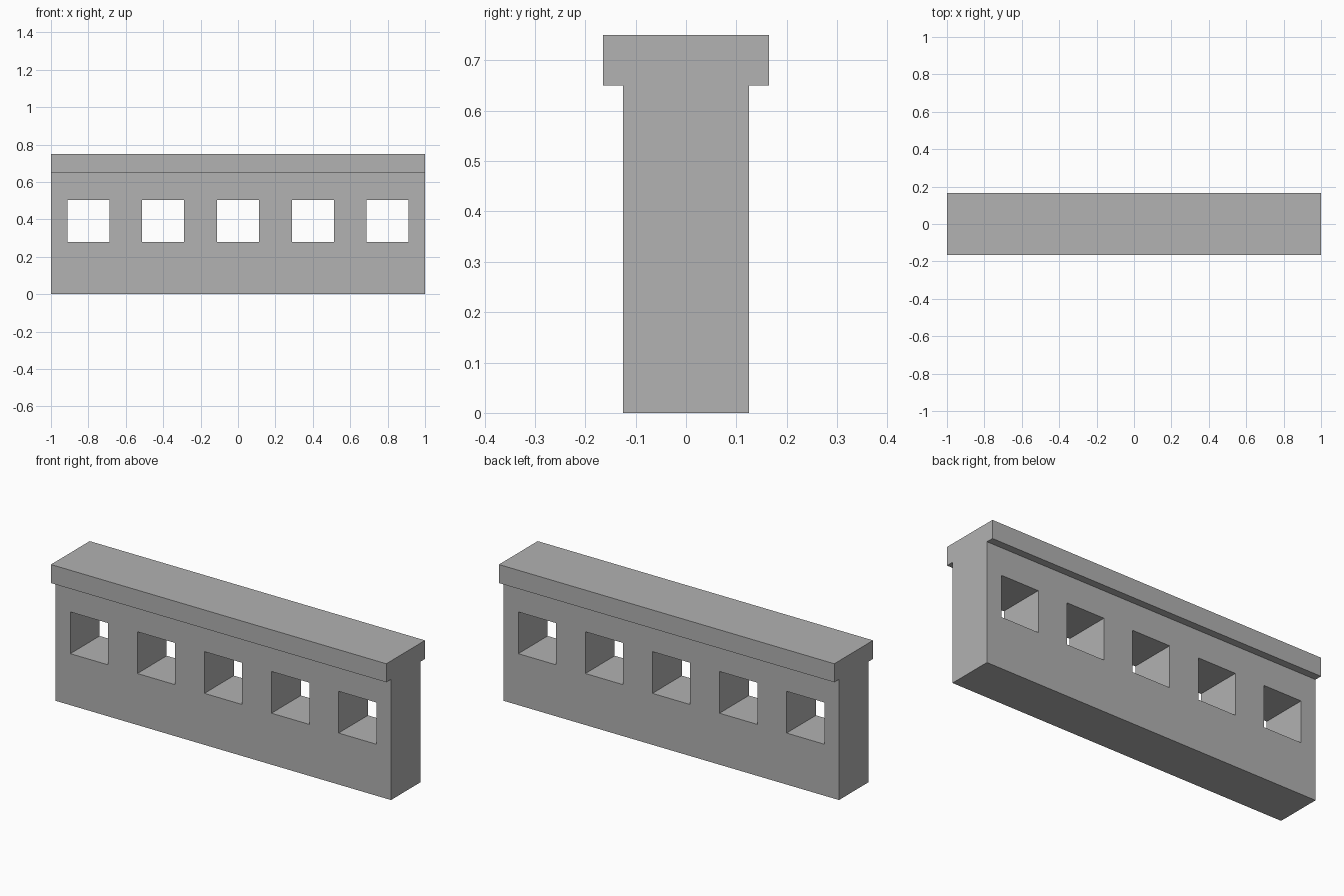
import bpy
import bmesh
from mathutils import Matrix, Vector

cube = bpy.data.objects.get("Cube")
if cube:
    bpy.data.objects.remove(cube, do_unlink=True)

# Stone colour
stone = bpy.data.materials.new("stone_grey")
stone.use_nodes = True
GREY = (0.445, 0.445, 0.445, 1)
stone.diffuse_color = GREY
stone.node_tree.nodes["Principled BSDF"].inputs["Base Color"].default_value = GREY


def boxes(name, centres, size):
    """One object holding an equal box at each centre."""
    bm = bmesh.new()
    for c in centres:
        matrix = Matrix.Translation(c) @ Matrix.Diagonal((*size, 1))
        bmesh.ops.create_cube(bm, size=1, matrix=matrix)
    mesh = bpy.data.meshes.new(name)
    bm.to_mesh(mesh)
    bm.free()
    mesh.materials.append(stone)
    obj = bpy.data.objects.new(name, mesh)
    bpy.context.collection.objects.link(obj)
    return obj


WALL_TOP, TOP = 0.65, 0.75

# Wall body and the wider coping on top
wall = boxes("wall", [Vector((0, 0, WALL_TOP / 2))], (2, 0.25, WALL_TOP))
boxes("coping", [Vector((0, 0, (WALL_TOP + TOP) / 2))], (2, 0.33, TOP - WALL_TOP))

# Row of five square openings through the wall
openings = [Vector((0.4 * i, 0, 0.39)) for i in range(-2, 3)]
cutter = boxes("opening_cutter", openings, (0.225, 0.5, 0.225))
cutter.hide_render = True
cutter.hide_viewport = True

cut = wall.modifiers.new("openings", 'BOOLEAN')
cut.operation = 'DIFFERENCE'
cut.solver = 'EXACT'
cut.object = cutter

# Bake the cut and drop the helper
bpy.context.view_layer.update()
depsgraph = bpy.context.evaluated_depsgraph_get()
wall_mesh = bpy.data.meshes.new_from_object(wall.evaluated_get(depsgraph))
wall.modifiers.clear()
wall.data = wall_mesh
bpy.data.objects.remove(cutter, do_unlink=True)
